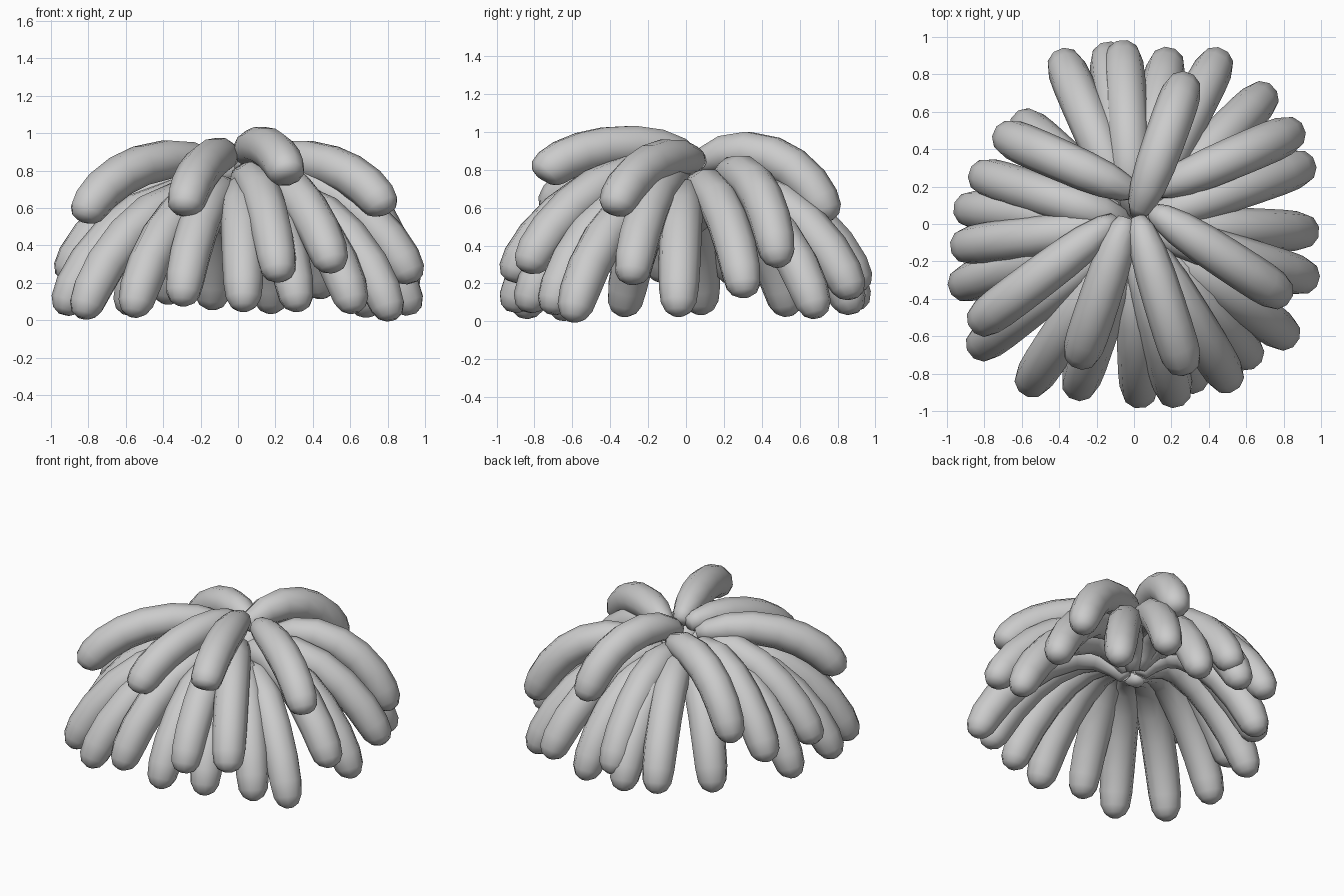
import bpy, bmesh, math
from mathutils import Vector

if "Cube" in bpy.data.objects:
    bpy.data.objects.remove(bpy.data.objects["Cube"])

grey = bpy.data.materials.new("light grey")
grey.diffuse_color = (0.6, 0.6, 0.6, 1)
grey.use_nodes = True
grey.node_tree.nodes["Principled BSDF"].inputs["Base Color"].default_value = grey.diffuse_color

SIDES = 10
# thickness along a petal: (fraction of length, radius)
PROFILE = [(0, .045), (.06, .072), (.18, .096), (.32, .107), (.48, .111), (.62, .112),
           (.76, .111), (.87, .106), (.94, .094), (.98, .068), (1, .03)]


def petal(name, p0, p1, p2, p3):
    """Sweep a round section along a drooping Bezier path, closed at both ends."""
    bm = bmesh.new()
    side = Vector((-(p3 - p0).y, (p3 - p0).x, 0)).normalized()
    rings = []
    for t, r in PROFILE:
        u = 1 - t
        c = p0*u**3 + p1*3*u*u*t + p2*3*u*t*t + p3*t**3
        d = ((p1-p0)*u*u + (p2-p1)*2*u*t + (p3-p2)*t*t).normalized()
        up = d.cross(side).normalized()
        rings.append([bm.verts.new(c + r*(math.cos(a)*side + math.sin(a)*up))
                      for a in (2*math.pi*k/SIDES for k in range(SIDES))])
    for a, b in zip(rings, rings[1:]):
        for k in range(SIDES):
            j = (k + 1) % SIDES
            bm.faces.new((a[k], a[j], b[j], b[k]))
    bm.faces.new(rings[0][::-1])
    bm.faces.new(rings[-1])
    bmesh.ops.recalc_face_normals(bm, faces=bm.faces)
    me = bpy.data.meshes.new(name)
    bm.to_mesh(me)
    bm.free()
    me.materials.append(grey)
    ob = bpy.data.objects.new(name, me)
    bpy.context.collection.objects.link(ob)
    for f in me.polygons:
        f.use_smooth = True
    return ob


# upper petals: start x, y, z, tip x, y, z, crest height of the path
UPPER = [(.02, .05, .82, .27, .75, .53, 1.01),
         (.0, .17, .78, -.69, .47, .38, .92),
         (.12, .18, .72, .85, .49, .29, .89),
         (.10, .07, .84, .79, -.38, .57, .92),
         (-.1, .02, .82, -.83, -.53, .53, .94),
         (-.04, .03, .88, -.29, -.72, .57, .91),
         (.02, .03, .88, .27, -.765, .755, .99)]
for i, (x, y, z, tx, ty, tz, crest) in enumerate(UPPER):
    s, e = Vector((x, y, z)), Vector((tx, ty, tz))
    p1, p2 = s.lerp(e, .38), s.lerp(e, .87)
    p1.z = crest
    p2.z = crest - .35*(crest - tz)
    petal(f"upper_petal_{i+1}", s, p1, p2, e)

# lower petals: tip x, y, z
LOWER = [(-.38, .875, .09), (-.14, .91, .06), (-.06, .92, .16), (.18, .88, .04),
         (.45, .88, .12), (.70, .69, .02), (.91, .31, .13), (.925, -.04, .03),
         (.93, -.29, .20), (.82, -.60, .00), (.62, -.71, .04), (.51, -.84, .26),
         (.22, -.92, .21), (.03, -.92, .05), (.32, -.84, .05), (-.30, -.88, .08),
         (-.56, -.86, .02), (-.83, -.66, .01), (-.93, -.33, .03), (-.92, -.12, .21),
         (-.90, .08, .04), (-.82, .26, .20), (-.59, .54, .03)]
for i, tip in enumerate(LOWER):
    e = Vector(tip)
    out = Vector((e.x, e.y, 0))
    z0 = .47 + .8*e.z

    def at(f, z):
        return out*f + Vector((0, 0, z))
    petal(f"lower_petal_{i+1}", at(.06, z0), at(.31, .91 + .28*e.z),
          at(.90, e.z + .58*(.67 - .7*e.z)), e)
